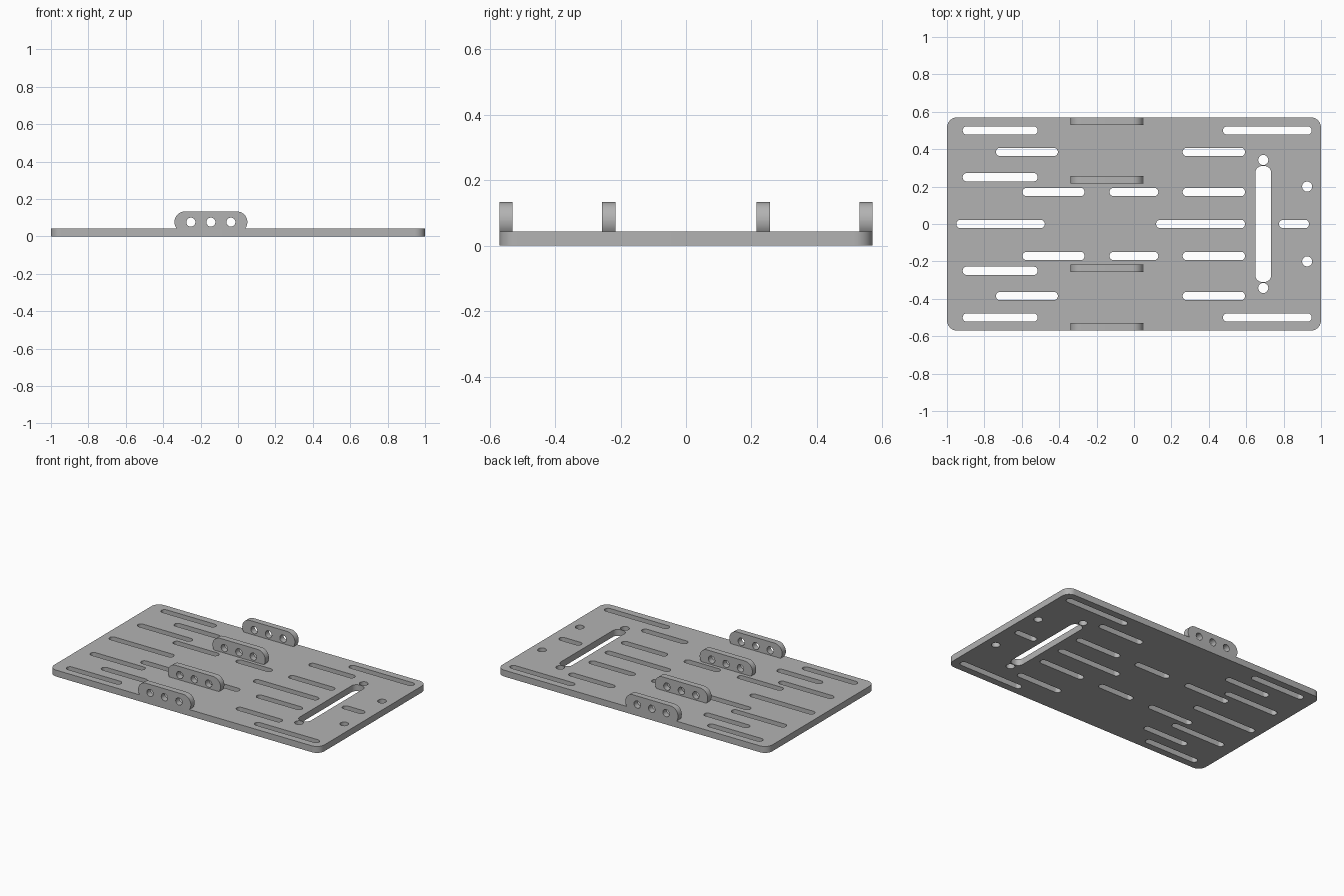
import bpy
import bmesh
from math import sin, cos, pi, radians
from mathutils import Matrix

cube = bpy.data.objects.get("Cube")
if cube:
    bpy.data.objects.remove(cube, do_unlink=True)

HALF_LENGTH, HALF_WIDTH, THICK = 1.0, 0.57, 0.043

grey = bpy.data.materials.new("plain grey")
grey.use_nodes = True
colour = (0.45, 0.45, 0.45, 1)
grey.diffuse_color = colour
grey.node_tree.nodes["Principled BSDF"].inputs["Base Color"].default_value = colour


def rounded(x0, x1, y0, y1, r, steps=10):
    """Outline of a rounded rectangle, also used for slots and round holes."""
    corners = [(x1 - r, y1 - r), (x0 + r, y1 - r), (x0 + r, y0 + r), (x1 - r, y0 + r)]
    points = []
    for i, (cx, cy) in enumerate(corners):
        for s in range(steps + 1):
            a = (i + s / steps) * pi / 2
            p = (cx + r * cos(a), cy + r * sin(a))
            if not points or (p[0] - points[-1][0])**2 + (p[1] - points[-1][1])**2 > 1e-9:
                points.append(p)
    if (points[0][0] - points[-1][0])**2 + (points[0][1] - points[-1][1])**2 < 1e-9:
        points.pop()
    return points


def slot(x0, x1, y, r=0.0225):
    return rounded(x0, x1, y - r, y + r, r)


def hole(x, y, r):
    return rounded(x - r, x + r, y - r, y + r, r, 8)


def extruded(name, outlines, depth, matrix):
    """Fill the first outline, leave the others open, and give it thickness."""
    curve = bpy.data.curves.new(name, "CURVE")
    curve.dimensions = "2D"
    curve.fill_mode = "BOTH"
    curve.extrude = depth / 2
    for outline in outlines:
        spline = curve.splines.new("POLY")
        spline.points.add(len(outline) - 1)
        for point, (x, y) in zip(spline.points, outline):
            point.co = (x, y, 0, 1)
        spline.use_cyclic_u = True
    temp = bpy.data.objects.new(name + " outline", curve)
    bpy.context.collection.objects.link(temp)
    bpy.context.view_layer.update()
    mesh = bpy.data.meshes.new_from_object(
        temp.evaluated_get(bpy.context.evaluated_depsgraph_get()))
    bpy.data.objects.remove(temp, do_unlink=True)
    bpy.data.curves.remove(curve)

    bm = bmesh.new()
    bm.from_mesh(mesh)
    bmesh.ops.remove_doubles(bm, verts=bm.verts, dist=1e-5)
    bmesh.ops.transform(bm, matrix=matrix, verts=bm.verts)
    bmesh.ops.recalc_face_normals(bm, faces=bm.faces)
    bm.to_mesh(mesh)
    bm.free()
    mesh.name = name
    mesh.materials.clear()
    mesh.materials.append(grey)
    obj = bpy.data.objects.new(name, mesh)
    bpy.context.collection.objects.link(obj)
    bpy.ops.object.select_all(action="DESELECT")
    obj.select_set(True)
    bpy.context.view_layer.objects.active = obj
    bpy.ops.object.shade_smooth_by_angle(angle=radians(30))
    return obj


# Base plate with its slots, mirrored front to back
cuts = [slot(-0.95, -0.477, 0), slot(0.118, 0.594, 0), slot(0.775, 0.936, 0)]
rows = {
    0.50: [(-0.916, -0.515), (0.476, 0.95)],
    0.385: [(-0.738, -0.407), (0.26, 0.594)],
    0.25: [(-0.916, -0.515)],
    0.171: [(-0.596, -0.264), (-0.131, 0.13), (0.26, 0.594)],
}
for side in (-1, 1):
    for y, spans in rows.items():
        cuts += [slot(x0, x1, side * y) for x0, x1 in spans]
    cuts += [hole(0.691, side * 0.342, 0.027), hole(0.926, side * 0.2, 0.027)]

# Long crosswise opening
cuts.append(rounded(0.649, 0.733, -0.31, 0.31, 0.036))

plate = rounded(-HALF_LENGTH, HALF_LENGTH, -HALF_WIDTH, HALF_WIDTH, 0.055)
extruded("base_plate", [plate] + cuts, THICK, Matrix.Translation((0, 0, THICK / 2)))

# Upright lugs with three holes each, trimmed where they meet the plate
lug = [(x, max(z, THICK)) for x, z in rounded(-0.34, 0.05, 0.02, 0.133, 0.056)
       if z > THICK - 0.008]
lug_holes = [hole(-0.145 + i * 0.107, 0.076, 0.024) for i in (-1, 0, 1)]
upright = Matrix.Rotation(pi / 2, 4, "X")
for name, y in (("front_outer_lug", -0.55), ("front_inner_lug", -0.236),
                ("back_inner_lug", 0.236), ("back_outer_lug", 0.55)):
    extruded(name, [lug] + lug_holes, 0.04, Matrix.Translation((0, y, 0)) @ upright)
